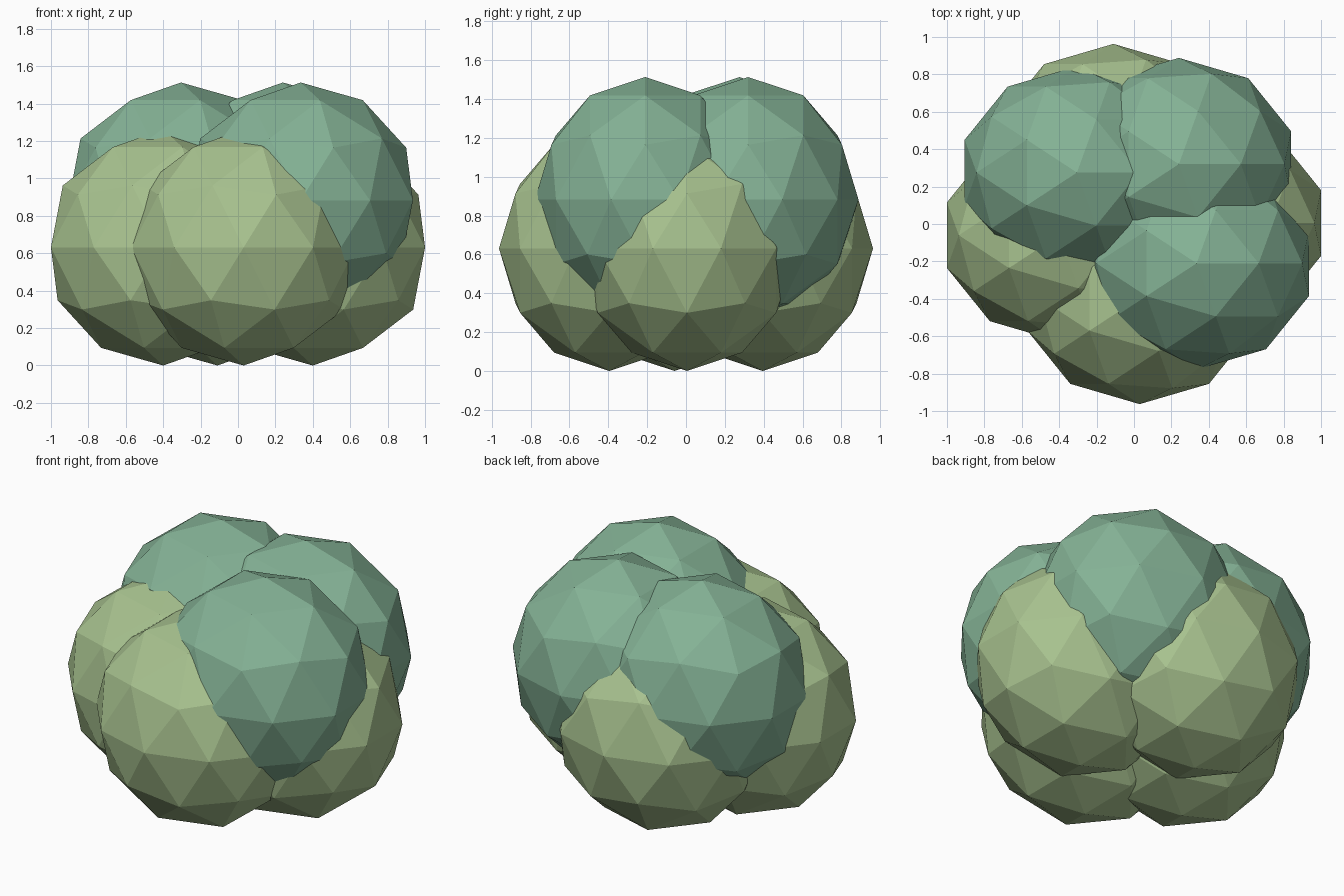
import bpy

if "Cube" in bpy.data.objects:
    bpy.data.objects.remove(bpy.data.objects["Cube"])


def make_material(name, color):
    mat = bpy.data.materials.new(name)
    mat.diffuse_color = (*color, 1)
    mat.use_nodes = True
    mat.node_tree.nodes["Principled BSDF"].inputs["Base Color"].default_value = mat.diffuse_color
    return mat


light_green = make_material("light_green", (0.39, 0.54, 0.275))
blue_green = make_material("blue_green", (0.232, 0.445, 0.302))


# One low-poly foliage ball, slightly flattened front to back
def foliage_ball(name, location, mat):
    bpy.ops.mesh.primitive_ico_sphere_add(subdivisions=2, radius=1, location=location)
    ball = bpy.context.object
    ball.name = name
    ball.scale = (0.631, 0.568, 0.631)
    ball.data.materials.append(mat)


# Lower ring of four balls
lower = {
    "left": (-0.40, -0.06),
    "right": (0.40, 0.005),
    "front": (0.03, -0.395),
    "back": (-0.11, 0.395),
}
for side, (x, y) in lower.items():
    foliage_ball(f"lower_foliage_{side}", (x, y, 0.631), light_green)

# Upper cluster of three balls
upper = {
    "front_right": (0.335, -0.21),
    "back_right": (0.24, 0.32),
    "back_left": (-0.305, 0.275),
}
for side, (x, y) in upper.items():
    foliage_ball(f"upper_foliage_{side}", (x, y, 0.882), blue_green)
